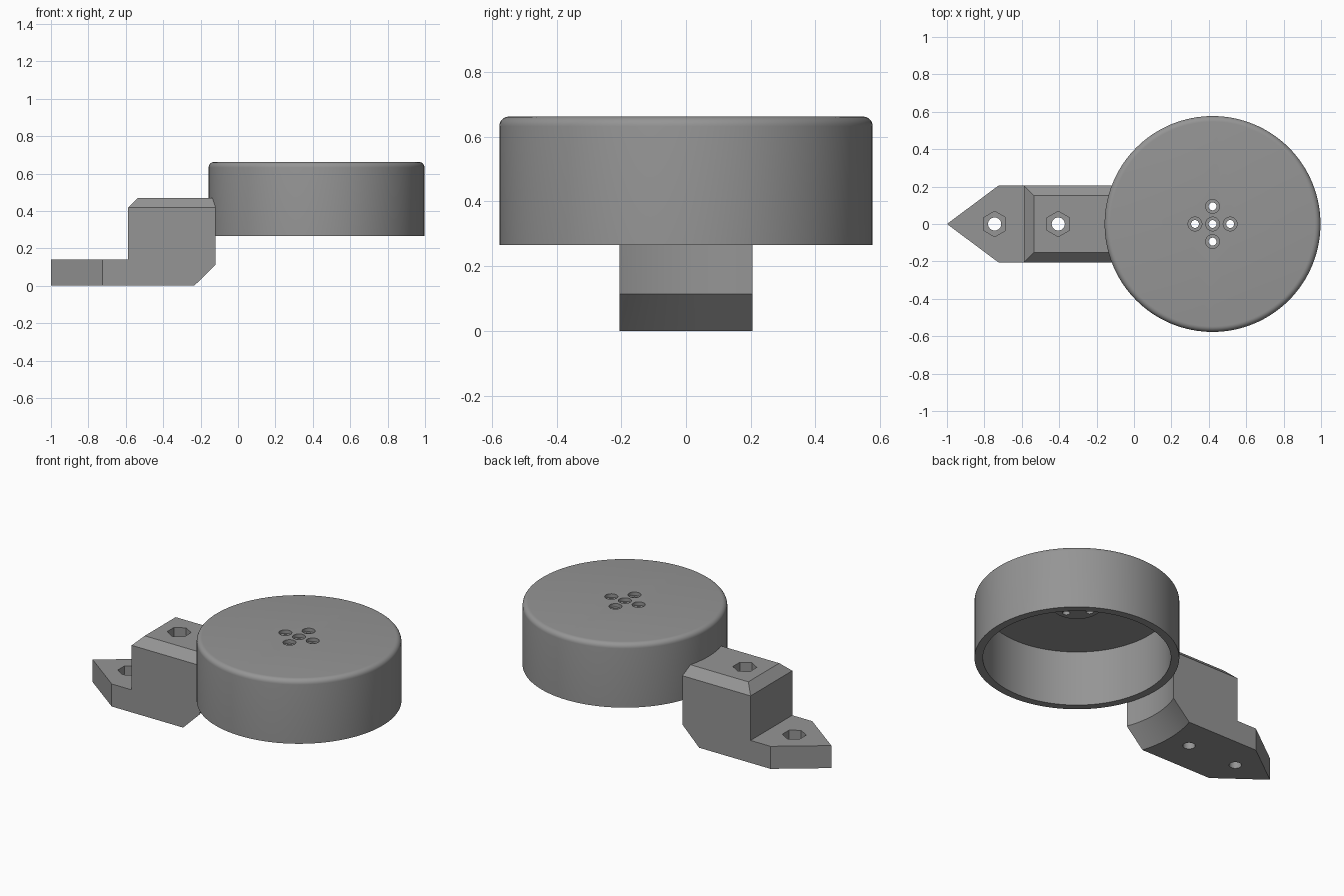
import bpy, bmesh, math

if "Cube" in bpy.data.objects:
    bpy.data.objects.remove(bpy.data.objects["Cube"])

grey = bpy.data.materials.new("plain_grey")
grey.diffuse_color = (0.3, 0.3, 0.3, 1)
grey.use_nodes = True
grey.node_tree.nodes["Principled BSDF"].inputs["Base Color"].default_value = grey.diffuse_color

CX, R, W = 0.42, 0.577, 0.205      # cup centre, cup radius, half bracket width


def ring(x, y, r, z, n=128, turn=0.0):
    return [(x + r * math.cos(turn + 2 * math.pi * i / n),
             y + r * math.sin(turn + 2 * math.pi * i / n), z) for i in range(n)]


def loft(name, rings):
    """Skin a stack of equal-sized rings and cap both ends."""
    bm = bmesh.new()
    rows = [[bm.verts.new(p) for p in r] for r in rings]
    n = len(rows[0])
    for a, b in zip(rows, rows[1:]):
        for i in range(n):
            j = (i + 1) % n
            bm.faces.new((a[i], a[j], b[j], b[i]))
    bm.faces.new(rows[0][::-1])
    bm.faces.new(rows[-1])
    bmesh.ops.recalc_face_normals(bm, faces=bm.faces)
    me = bpy.data.meshes.new(name)
    bm.to_mesh(me)
    bm.free()
    me.materials.append(grey)
    ob = bpy.data.objects.new(name, me)
    bpy.context.collection.objects.link(ob)
    return ob


def combine(ob, other, op="DIFFERENCE"):
    """Apply a boolean and discard the second solid."""
    bpy.context.view_layer.objects.active = ob
    m = ob.modifiers.new("cut", "BOOLEAN")
    m.operation, m.object, m.solver = op, other, "EXACT"
    bpy.ops.object.modifier_apply(modifier=m.name)
    bpy.data.objects.remove(other, do_unlink=True)


def finish(ob, angle):
    bpy.ops.object.select_all(action="DESELECT")
    ob.select_set(True)
    bpy.context.view_layer.objects.active = ob
    bpy.ops.object.shade_smooth_by_angle(angle=math.radians(angle))


# Cup: open underneath, small inner boss, rounded upper edge
F, TOP = 0.03, 0.662
profile = [(0.14, 0.60), (0.14, 0.61), (0.53, 0.61), (0.53, 0.265), (R, 0.265)]
profile += [(R - F + F * math.cos(a), TOP - F + F * math.sin(a))
            for a in (math.pi / 2 * i / 6 for i in range(7))]
cup = loft("cup", [ring(CX, 0, r, z) for r, z in profile])

# Five stepped holes in the cup lid
for dx, dy in ((0, 0), (1, 0), (-1, 0), (0, 1), (0, -1)):
    x, y = CX + 0.094 * dx, 0.094 * dy
    steps = [(0.021, 0.5), (0.021, 0.64), (0.037, 0.64), (0.037, 0.7)]
    combine(cup, loft("hole_cutter", [ring(x, y, r, z, 24) for r, z in steps]))
finish(cup, 35)

# Bracket: pointed foot plate joined to a block with a chamfered top
tip = [(-1, 0), (-0.725, -W), (-0.3, -W), (-0.3, W), (-0.725, W)]
bracket = loft("bracket", [[(x, y, z) for x, y in tip] for z in (0, 0.14)])


def rect(inset, z):
    x, w = -0.588 + inset, W - inset
    return [(x, -w, z), (0.1, -w, z), (0.1, w, z), (x, w, z)]


combine(bracket, loft("block", [rect(0, 0), rect(0, 0.417), rect(0.053, 0.47)]), "UNION")

# End of the bracket follows the cup wall, flaring out at the bottom
combine(bracket, loft("end_cutter", [ring(CX, 0, r, z) for r, z in
                                     ((0.695, -0.01), (R, 0.113), (R, 0.6))]))

# Bolt holes with hexagonal nut pockets
for x, floor in ((-0.745, 0.07), (-0.405, 0.07)):
    combine(bracket, loft("bolt_cutter", [ring(x, 0, 0.035, z, 32) for z in (-0.1, 0.3)]))
    combine(bracket, loft("nut_cutter", [ring(x, 0, 0.068, z, 6, math.pi / 6)
                                         for z in (floor, 0.6)]))
finish(bracket, 30)
